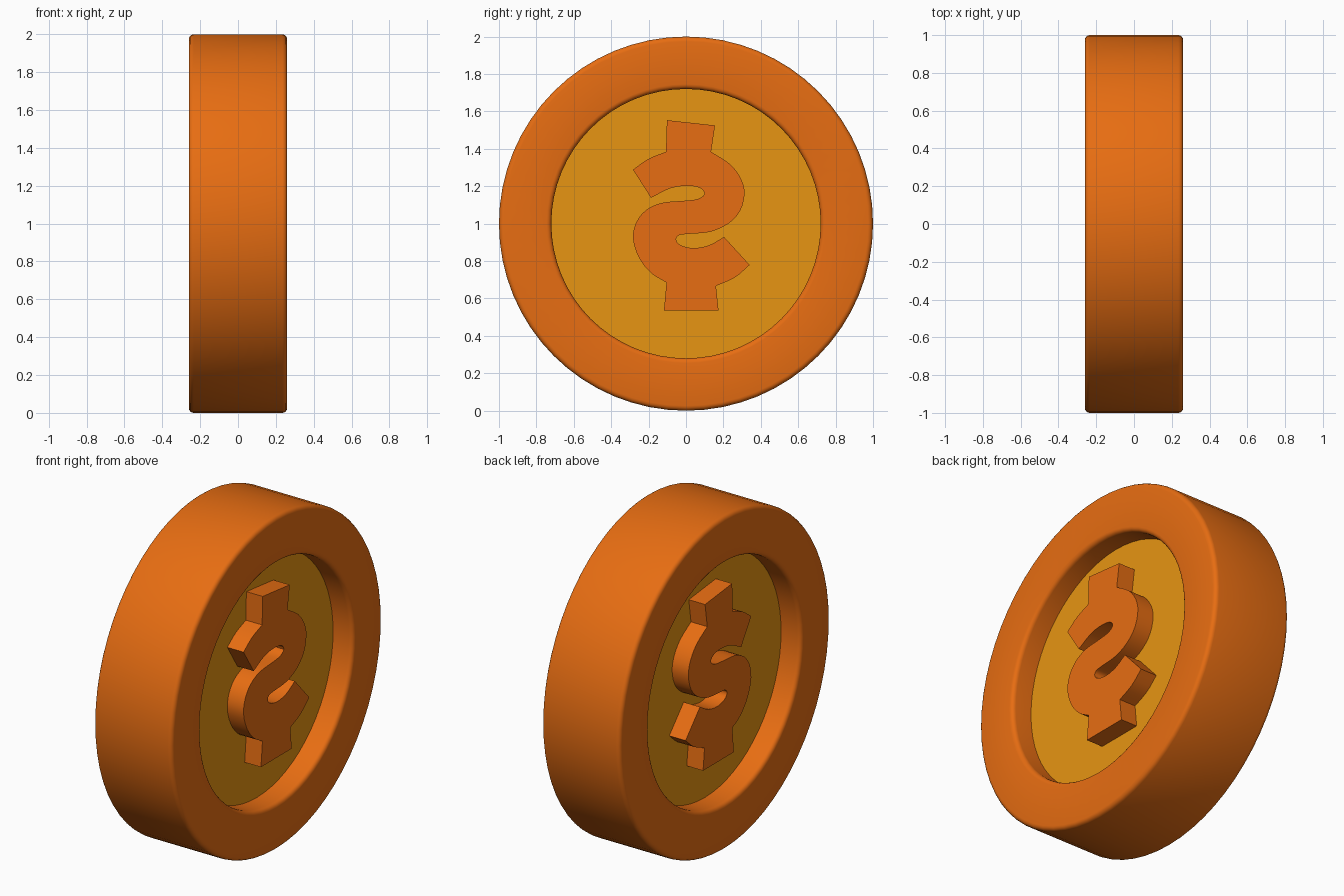
import bpy, bmesh, math
from mathutils import Vector

if "Cube" in bpy.data.objects:
    bpy.data.objects.remove(bpy.data.objects["Cube"])

SEGS = 64
CZ = 1.0            # height of the coin axis


def material(name, rgb):
    m = bpy.data.materials.new(name)
    m.diffuse_color = (*rgb, 1)
    m.use_nodes = True
    m.node_tree.nodes["Principled BSDF"].inputs["Base Color"].default_value = m.diffuse_color
    return m


orange = material("copper orange", (0.80, 0.153, 0.006))
gold = material("deep gold", (0.80, 0.30, 0.006))


def finish(name, bm, mat):
    bmesh.ops.recalc_face_normals(bm, faces=bm.faces)
    me = bpy.data.meshes.new(name)
    bm.to_mesh(me)
    bm.free()
    ob = bpy.data.objects.new(name, me)
    bpy.context.collection.objects.link(ob)
    me.materials.append(mat)
    bpy.ops.object.select_all(action='DESELECT')
    ob.select_set(True)
    bpy.context.view_layer.objects.active = ob
    bpy.ops.object.shade_smooth_by_angle(angle=math.radians(32))
    return ob


def lathe(name, profile, mat, closed):
    """Spin (x, radius) points around the coin axis."""
    bm = bmesh.new()
    rings = []
    for i in range(SEGS):
        a = 2 * math.pi * i / SEGS
        rings.append([bm.verts.new((x, r * math.sin(a), CZ + r * math.cos(a)))
                      for x, r in profile])
    n = len(profile)
    for i in range(SEGS):
        p, q = rings[i], rings[(i + 1) % SEGS]
        for j in range(n if closed else n - 1):
            k = (j + 1) % n
            bm.faces.new((p[j], p[k], q[k], q[j]))
    if not closed:
        bm.faces.new([r[0] for r in rings])
        bm.faces.new([r[-1] for r in rings])
    return finish(name, bm, mat)


# Rim: thick ring with rounded edges
HALF, R_OUT, R_IN, BEV = 0.26, 1.0, 0.72, 0.026
section = []
for cx, cr, start in ((HALF - BEV, R_OUT - BEV, 0), (-HALF + BEV, R_OUT - BEV, 90),
                      (-HALF + BEV, R_IN + BEV, 180), (HALF - BEV, R_IN + BEV, 270)):
    for s in range(5):
        a = math.radians(start + 22.5 * s)
        section.append((cx + BEV * math.cos(a), cr + BEV * math.sin(a)))
lathe("coin_rim", section, orange, True)

# Recessed centre disc, slightly sunk into the rim
lathe("centre_disc", [(-0.127, 0.725), (0.127, 0.725)], gold, False)

# Raised emblem outline (y, z): smooth runs joined at sharp corners
runs = [
    [(-0.107, 1.384), (-0.102, 1.553)],
    [(-0.102, 1.553), (0.155, 1.525)],
    [(0.155, 1.525), (0.134, 1.384)],
    [(0.134, 1.384), (0.235, 1.318), (0.294, 1.24), (0.313, 1.16), (0.289, 1.068),
     (0.225, 0.999), (0.128, 0.956), (0.01, 0.945), (-0.037, 0.938), (-0.053, 0.916),
     (-0.032, 0.886), (0.037, 0.869), (0.123, 0.884), (0.203, 0.929)],
    [(0.203, 0.929), (0.34, 0.779)],
    [(0.34, 0.779), (0.26, 0.711), (0.16, 0.667)],
    [(0.16, 0.667), (0.174, 0.535)],
    [(0.174, 0.535), (-0.118, 0.535)],
    [(-0.118, 0.535), (-0.104, 0.685)],
    [(-0.104, 0.685), (-0.187, 0.736), (-0.251, 0.817), (-0.283, 0.918), (-0.267, 1.004),
     (-0.214, 1.072), (-0.128, 1.111), (-0.01, 1.122), (0.064, 1.132), (0.099, 1.159),
     (0.075, 1.191), (0.005, 1.202), (-0.086, 1.188), (-0.187, 1.138)],
    [(-0.187, 1.138), (-0.283, 1.288)],
    [(-0.283, 1.288), (-0.203, 1.345), (-0.107, 1.384)],
]


def smooth_run(pts, steps=3):
    """Catmull-Rom through the points, leaving out the last one."""
    v = [Vector(p) for p in pts]
    if len(v) == 2:
        return [v[0]]
    v = [2 * v[0] - v[1]] + v + [2 * v[-1] - v[-2]]
    out = []
    for a, b, c, d in zip(v, v[1:], v[2:], v[3:]):
        for s in range(steps):
            t = s / steps
            out.append(0.5 * (2 * b + (c - a) * t + (2 * a - 5 * b + 4 * c - d) * t * t
                              + (3 * b - a - 3 * c + d) * t ** 3))
    return out


outline = [p for run in runs for p in smooth_run(run)]

# Emblem runs through the disc and stands proud on both sides
DEPTH = 0.235
bm = bmesh.new()
near = [bm.verts.new((DEPTH, p.x, p.y)) for p in outline]
far = [bm.verts.new((-DEPTH, p.x, p.y)) for p in outline]
n = len(outline)
for i in range(n):
    k = (i + 1) % n
    bm.faces.new((near[i], near[k], far[k], far[i]))
caps = [bm.faces.new(near), bm.faces.new(far)]
bmesh.ops.recalc_face_normals(bm, faces=bm.faces)
bmesh.ops.triangulate(bm, faces=caps)
finish("raised_emblem", bm, orange)
